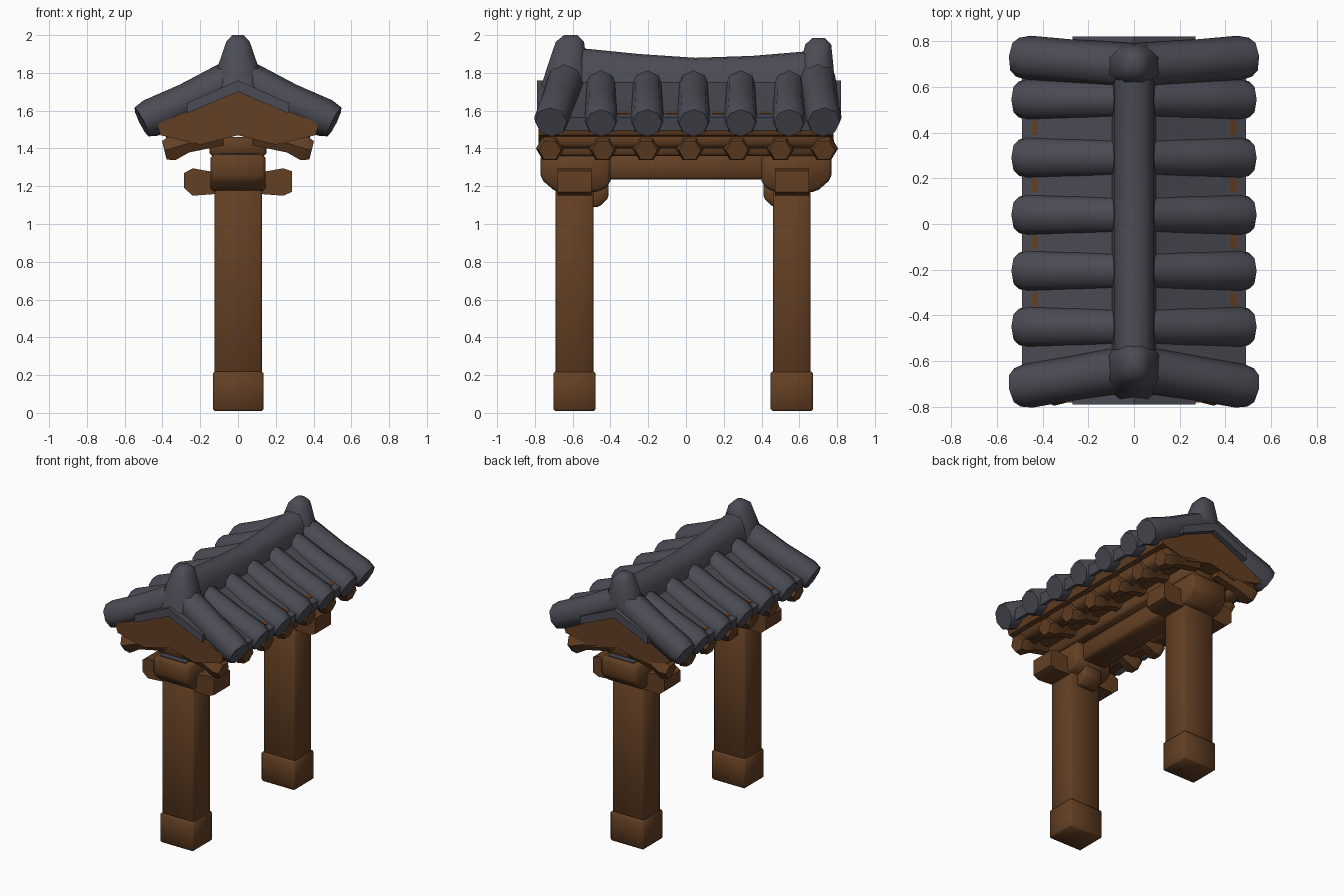
import bpy, bmesh, math
from mathutils import Vector

if "Cube" in bpy.data.objects:
    bpy.data.objects.remove(bpy.data.objects["Cube"])


def material(name, rgb):
    m = bpy.data.materials.new(name)
    m.use_nodes = True
    m.diffuse_color = (*rgb, 1)
    bsdf = m.node_tree.nodes["Principled BSDF"]
    bsdf.inputs["Base Color"].default_value = (*rgb, 1)
    bsdf.inputs["Roughness"].default_value = 0.9
    return m


WOOD = material("brown wood", (0.125, 0.05, 0.017))
SLATE = material("slate grey tile", (0.07, 0.071, 0.09))


def loft(name, rings, mat, bevel=0.0, angle=50):
    """Closed skin through a list of rings with equal point counts."""
    bm = bmesh.new()
    vs = [[bm.verts.new(p) for p in ring] for ring in rings]
    n = len(rings[0])
    for a, b in zip(vs, vs[1:]):
        for i in range(n):
            j = (i + 1) % n
            bm.faces.new((a[i], a[j], b[j], b[i]))
    bm.faces.new(vs[0])
    bm.faces.new(vs[-1])
    bmesh.ops.recalc_face_normals(bm, faces=bm.faces)
    if bevel:
        bmesh.ops.bevel(bm, geom=bm.edges[:], offset=bevel, segments=1,
                        affect='EDGES', clamp_overlap=True)
    me = bpy.data.meshes.new(name)
    bm.to_mesh(me)
    bm.free()
    me.materials.append(mat)
    me.shade_smooth()
    me.set_sharp_from_angle(angle=math.radians(angle))
    ob = bpy.data.objects.new(name, me)
    bpy.context.collection.objects.link(ob)
    return ob


def box(name, x, y, z, mat, bevel=0.015):
    rings = [[(x[0], y[0], h), (x[1], y[0], h), (x[1], y[1], h), (x[0], y[1], h)] for h in z]
    return loft(name, rings, mat, bevel)


def prism(name, profile, y, mat, bevel=0.0):
    """Mirrored x-z profile (right half, top to bottom) pushed along y."""
    pts = profile + [(-x, z) for x, z in reversed(profile) if x > 0]
    return loft(name, [[(x, d, z) for x, z in pts] for d in y], mat, bevel, 35)


def tube(name, path, radii, mat, sides=8):
    """Faceted barrel along a path."""
    path = [Vector(p) for p in path]
    rings = []
    for i, (p, r) in enumerate(zip(path, radii)):
        d = (path[min(i + 1, len(path) - 1)] - path[max(i - 1, 0)]).normalized()
        side = d.cross(Vector((0, 0, 1))).normalized()
        up = side.cross(d)
        rings.append([p + r * (math.cos(t) * side + math.sin(t) * up)
                      for t in (math.tau * k / sides for k in range(sides))])
    return loft(name, rings, mat, 0, 55)


# Posts with feet, cross brackets, capitals and inner corbels
for label, s, c in (("front", -1, -0.59), ("back", 1, 0.56)):
    def ys(a, b):
        return (s * a, s * b)
    box(label + "_post", (-0.125, 0.128), (c - 0.1, c + 0.1), (0.1, 1.25), WOOD, 0.012)
    box(label + "_post_foot", (-0.132, 0.135), (c - 0.112, c + 0.112), (0.01, 0.22), WOOD, 0.01)
    bracket = []
    for x, lo, hi in ((-0.285, 1.19, 1.27), (-0.24, 1.15, 1.295), (-0.1, 1.16, 1.27),
                      (0.1, 1.16, 1.27), (0.24, 1.15, 1.295), (0.285, 1.17, 1.28)):
        bracket.append([(x, c - 0.09, lo), (x, c + 0.09, lo), (x, c + 0.09, hi), (x, c - 0.09, hi)])
    loft(label + "_cross_bracket", bracket, WOOD, 0, 40)
    side = [(0.77, 1.37), (0.77, 1.24), (0.69, 1.17), (0.46, 1.17), (0.4, 1.21), (0.4, 1.37)]
    loft(label + "_capital", [[(x, s * y, z) for y, z in side] for x in (-0.145, 0.145)],
         WOOD, 0.018)
    corbel = [(0.52, 1.22), (0.52, 1.09), (0.46, 1.09), (0.41, 1.14), (0.41, 1.22)]
    loft(label + "_corbel", [[(x, s * y, z) for y, z in corbel] for x in (-0.07, 0.07)],
         WOOD, 0.01)
    box(label + "_capital_plate", (-0.1, 0.1), ys(0.58, 0.74), (1.368, 1.376), SLATE, 0)

# Tie beam and its upper bearer
box("tie_beam", (-0.095, 0.095), (-0.6, 0.6), (1.235, 1.37), WOOD)
box("upper_bearer", (-0.15, 0.15), (-0.7, 0.7), (1.36, 1.46), WOOD)

# Wooden roof body with a shallow gable, and side purlins
prism("roof_timber", [(0, 1.71), (0.43, 1.53), (0.41, 1.47), (0.2, 1.42), (0, 1.47)],
      (-0.78, 0.78), WOOD)
for label, s in (("left", 1), ("right", -1)):
    box(label + "_purlin", (s * 0.26, s * 0.38), (-0.75, 0.76), (1.4, 1.5), WOOD, 0.025)

# Slate underlay between the barrel tiles
prism("roof_underlay", [(0, 1.8), (0.25, 1.665), (0.49, 1.565), (0.475, 1.495),
                        (0.25, 1.6), (0, 1.705)], (-0.69, 0.71), SLATE)
prism("gable_underlay", [(0, 1.76), (0.27, 1.64), (0.27, 1.585), (0, 1.7)],
      (-0.79, 0.82), SLATE)

# Barrel tiles, gable tiles, rafter ends and wood chinks on both slopes
tile_rows = [-0.45, -0.205, 0.04, 0.29, 0.545]
rafter_rows = [-0.72, -0.44, -0.21, 0.02, 0.27, 0.5, 0.73]
chink_rows = [-0.33, -0.08, 0.17, 0.42]
for label, s in (("left", 1), ("right", -1)):
    for i, y in enumerate(tile_rows):
        tube(f"{label}_tile_{i}",
             [(s * x, y, z) for x, z in ((0.03, 1.745), (0.27, 1.635), (0.46, 1.555), (0.505, 1.535))],
             (0.085, 0.088, 0.095, 0.078), SLATE)
    for end, y0, y1 in (("front", -0.63, -0.715), ("back", 0.69, 0.73)):
        path = []
        for x, z in ((0, 1.785), (0.1, 1.735), (0.27, 1.65), (0.46, 1.565), (0.51, 1.54)):
            path.append((s * x, y0 + (y1 - y0) * x / 0.51, z))
        tube(f"{label}_{end}_gable_tile", path, (0.1, 0.1, 0.096, 0.098, 0.085), SLATE)
    for i, y in enumerate(rafter_rows):
        tube(f"{label}_rafter_{i}",
             [(s * x, y, z) for x, z in ((0.08, 1.46), (0.27, 1.425), (0.35, 1.4), (0.39, 1.39))],
             (0.05, 0.055, 0.075, 0.058), WOOD, 6)
    for i, y in enumerate(chink_rows):
        ring = [(s * 0.42, 1.597), (s * 0.45, 1.585), (s * 0.45, 1.58), (s * 0.42, 1.592)]
        loft(f"{label}_chink_{i}",
             [[(x, d, z) for x, z in ring] for d in (y - 0.03, y + 0.03)], WOOD)

# Sagging ridge cap rising into a blunt horn at each end
ridge = []
for y, top, wide, narrow in ((-0.55, 1.93, 0.1, 0.05), (-0.25, 1.9, 0.1, 0.05),
                             (0.05, 1.88, 0.1, 0.05), (0.35, 1.89, 0.1, 0.05),
                             (0.65, 1.915, 0.1, 0.05)):
    ridge.append([(-wide, y, 1.72), (-wide * 0.85, y, 1.83), (-narrow, y, top - 0.01), (0, y, top),
                  (narrow, y, top - 0.01), (wide * 0.85, y, 1.83), (wide, y, 1.72)])
loft("ridge_cap", ridge, SLATE, 0, 60)
for label, a, b, ta, tb, peak in (("front", -0.77, -0.51, -0.675, -0.545, 2.0),
                                  ("back", 0.58, 0.79, 0.64, 0.765, 1.985)):
    horn = []
    for t, z, w in ((0, 1.72, 0.125), (0.4, 1.84, 0.105), (0.85, peak - 0.035, 0.062), (1, peak, 0.03)):
        lo, hi = a + (ta - a) * t, b + (tb - b) * t
        if t == 1:
            lo, hi = lo + 0.03, hi - 0.03
        cut = w * 0.5
        horn.append([(-w, lo + cut, z), (-cut, lo, z), (cut, lo, z), (w, lo + cut, z),
                     (w, hi - cut, z), (cut, hi, z), (-cut, hi, z), (-w, hi - cut, z)])
    loft(label + "_ridge_horn", horn, SLATE, 0, 60)
